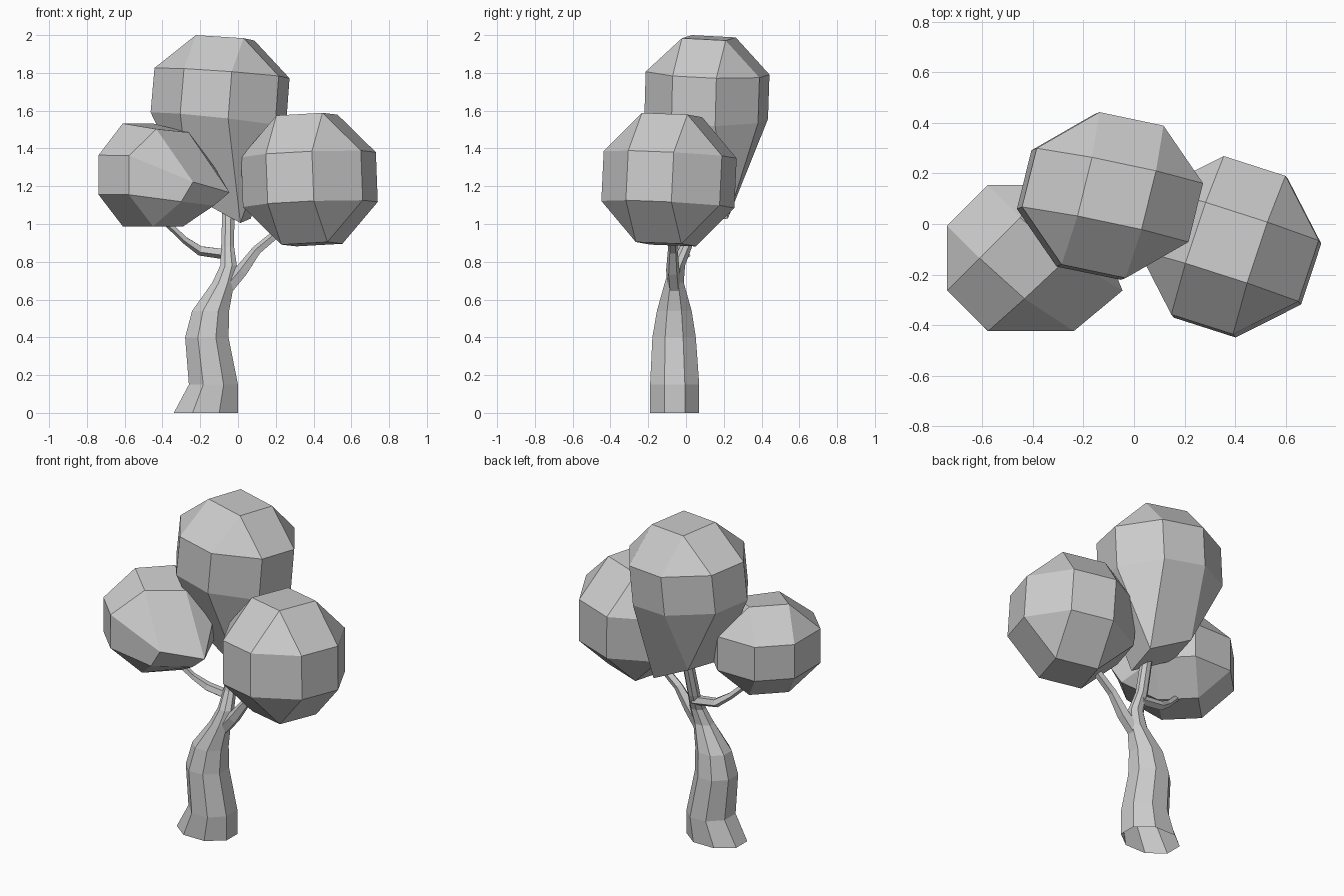
import bpy, bmesh, math
from itertools import permutations, product
from mathutils import Vector, Matrix, Euler

if "Cube" in bpy.data.objects:
    bpy.data.objects.remove(bpy.data.objects["Cube"])


def finish(bm, name):
    bmesh.ops.recalc_face_normals(bm, faces=bm.faces)
    me = bpy.data.meshes.new(name)
    bm.to_mesh(me)
    bm.free()
    ob = bpy.data.objects.new(name, me)
    bpy.context.collection.objects.link(ob)
    return ob


def skin_rings(name, rings):
    """Join rings of points with quads; the ends stay open (ground / leaves)."""
    bm = bmesh.new()
    loops = [[bm.verts.new(p) for p in r] for r in rings]
    n = len(loops[0])
    for a, b in zip(loops, loops[1:]):
        for i in range(n):
            j = (i + 1) % n
            bm.faces.new((a[i], a[j], b[j], b[i]))
    return finish(bm, name)


def branch(name, path, sides=5):
    """Tapered tube along (x, y, z, radius) points."""
    pts = [Vector(p[:3]) for p in path]
    rings = []
    for k, p in enumerate(pts):
        d = (pts[min(k + 1, len(pts) - 1)] - pts[max(k - 1, 0)]).normalized()
        u = d.cross(Vector((0, 1, 0))).normalized()
        w = d.cross(u)
        angles = [2 * math.pi * i / sides for i in range(sides)]
        rings.append([p + (u * math.cos(a) + w * math.sin(a)) * path[k][3] for a in angles])
    return skin_rings(name, rings)


def foliage(name, center, size, rot, side=(0, 0, 1), move=(0, 0, 0)):
    """Bevelled-cube ball, rotated, scaled, with one side dragged by a vector."""
    bm = bmesh.new()
    k = 2.6
    for p in sorted({p for s in product((-1, 1), repeat=3)
                     for p in permutations((s[0], s[1], s[2] * k))}):
        bm.verts.new(p)
    bmesh.ops.convex_hull(bm, input=bm.verts[:])
    bmesh.ops.dissolve_limit(bm, angle_limit=0.05, verts=bm.verts[:], edges=bm.edges[:])
    r = Euler([math.radians(a) for a in rot]).to_matrix()
    d = Vector(side).normalized()
    for v in bm.verts:
        n = r @ v.co.normalized()
        t = max(0.0, n.dot(d))
        v.co = Vector(center) + Matrix.Diagonal(size) @ n + Vector(move) * t ** 4
    return finish(bm, name)


# Eight-sided bent trunk: centre x, centre y, z, half width, half depth
trunk = [(-.17, -.06, 0, .17, .13), (-.13, -.06, .15, .13, .13),
         (-.165, -.063, .40, .115, .115), (-.145, -.062, .54, .098, .092),
         (-.078, -.062, .69, .058, .05), (-.05, -.045, .78, .044, .04),
         (-.055, 0, .88, .034, .032), (-.05, .06, 1.12, .032, .03)]
f = 1 / math.cos(math.pi / 8)
octagon = [(f * math.cos(a), f * math.sin(a))
           for a in ((i + .5) * math.pi / 4 for i in range(8))]
skin_rings("trunk", [[(x + c * w, y + s * h, z) for c, s in octagon]
                     for x, y, z, w, h in trunk])

# Side branches
branch("right_branch", [(-.055, -.062, .66, .038), (.02, -.07, .75, .037),
                        (.10, -.07, .86, .027), (.22, -.07, .96, .024)])
branch("left_branch", [(-.05, -.005, .84, .03), (-.20, -.01, .86, .028),
                       (-.28, -.04, .915, .02), (-.39, -.08, 1.02, .018)])

# Leaf clumps
foliage("top_foliage", (-.095, .11, 1.682), (.385, .352, .347), (-3, 4, -13),
        (.05, -.1, -1), (.05, .05, -.5))
foliage("right_foliage", (.378, -.09, 1.235), (.38, .375, .39), (-2, -3, -18))
foliage("left_foliage", (-.45, -.135, 1.26), (.335, .335, .31), (0, 0, 45),
        (.77, -.6, .4), (.13, 0, -.22))
